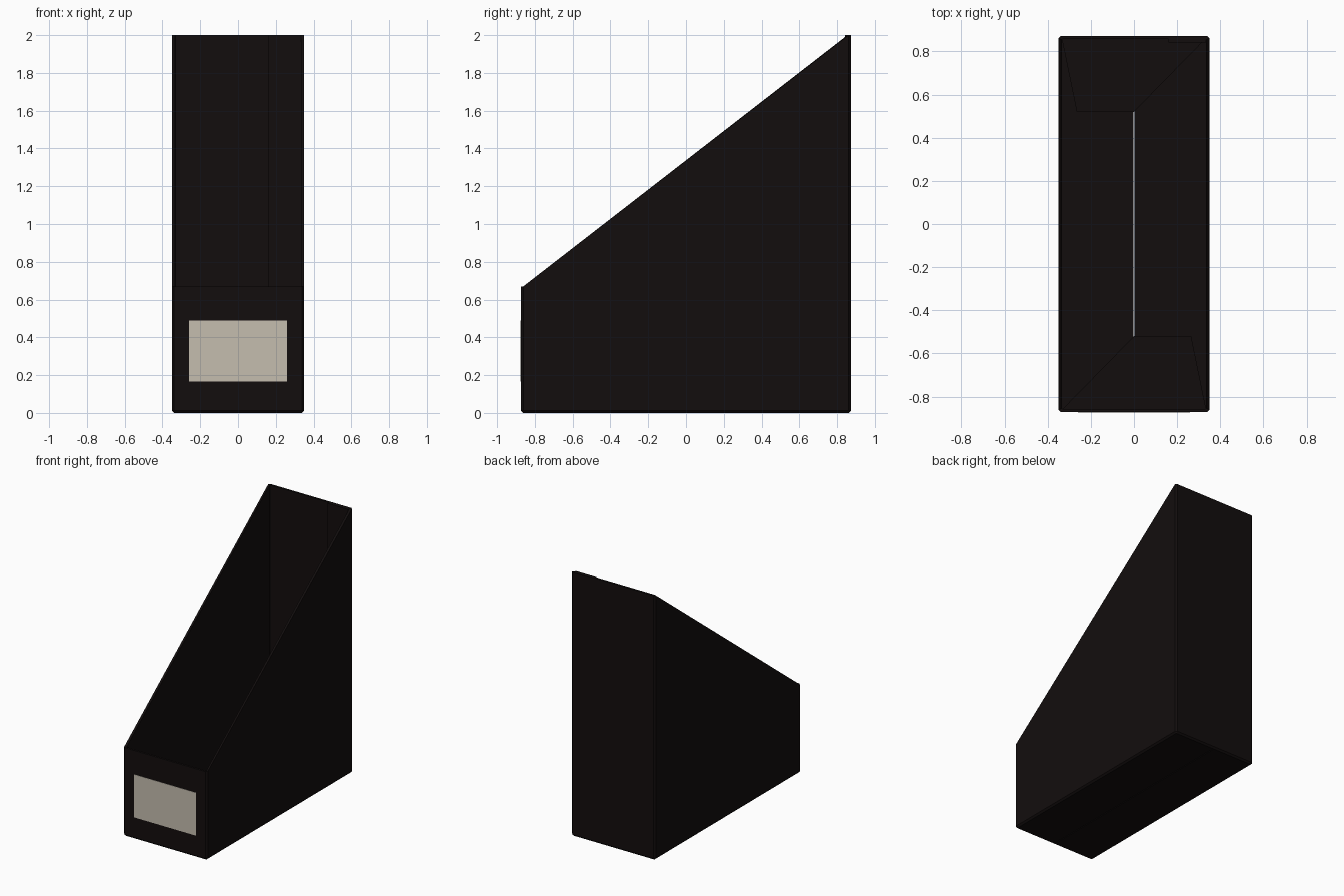
import bpy, bmesh

if "Cube" in bpy.data.objects:
    bpy.data.objects.remove(bpy.data.objects["Cube"])

W, D, T, C = 0.35, 0.873, 0.016, 0.012   # half width, half depth, card thickness, fold chamfer
FRONT_H, BACK_H = 0.67, 2.0


def material(name, rgb):
    m = bpy.data.materials.new(name)
    m.diffuse_color = (*rgb, 1)
    m.use_nodes = True
    m.node_tree.nodes["Principled BSDF"].inputs["Base Color"].default_value = m.diffuse_color
    return m


CARD = material("dark_card", (0.006, 0.004, 0.004))
PAPER = material("label_paper", (0.56, 0.51, 0.43))


def finish(name, bm, mat):
    bmesh.ops.recalc_face_normals(bm, faces=bm.faces)
    me = bpy.data.meshes.new(name)
    bm.to_mesh(me)
    bm.free()
    me.materials.append(mat)
    ob = bpy.data.objects.new(name, me)
    bpy.context.collection.objects.link(ob)
    return ob


def prism(name, outline, z0, z1, mat=CARD):
    """Extrude an xy outline from z0 to z1."""
    bm = bmesh.new()
    face = bm.faces.new([bm.verts.new((x, y, z0)) for x, y in outline])
    ext = bmesh.ops.extrude_face_region(bm, geom=[face])
    for v in ext["geom"]:
        if isinstance(v, bmesh.types.BMVert):
            v.co.z = z1
    return finish(name, bm, mat)


def rect(x0, x1, y0, y1):
    return [(x0, y0), (x1, y0), (x1, y1), (x0, y1)]


def octagon(w, d, c):
    return [(w - c, -d), (w, -d + c), (w, d - c), (w - c, d),
            (-w + c, d), (-w, d - c), (-w, -d + c), (-w + c, -d)]


# Folded wall sleeve: low front, tall back, sloping sides, chamfered folds
def top(y):
    return FRONT_H if y < 0 else BACK_H


bm = bmesh.new()
outer = octagon(W, D, C)
inner = octagon(W - T, D - T, 0.002)
foot = octagon(W - C, D - C, 0.003)
rows = [[bm.verts.new((x, y, 0)) for x, y in inner],
        [bm.verts.new((x, y, 0)) for x, y in foot],
        [bm.verts.new((x, y, C)) for x, y in outer],
        [bm.verts.new((x, y, top(y))) for x, y in outer],
        [bm.verts.new((x, y, top(y))) for x, y in inner]]
for a, b in zip(rows, rows[1:] + rows[:1]):
    for i in range(8):
        j = (i + 1) % 8
        bm.faces.new((a[i], a[j], b[j], b[i]))
finish("wall_sleeve", bm, CARD)

# Glue tab of the right wall, inside the back
prism("glue_tab", rect(0.16, W - T, D - 2 * T, D - T), 0.02, BACK_H)

# Bottom: two long flaps with a slit, and two slanted end flaps
for s, side in ((1, "right"), (-1, "left")):
    prism("bottom_flap_" + side,
          [(s * x, y) for x, y in rect(0.003, W - T, -D + T, D - T)], 0, T)
for s, end in ((1, "back"), (-1, "front")):
    prism("end_flap_" + end,
          [(s * x, s * y) for x, y in
           ((-0.334, 0.857), (-0.265, 0.52), (0, 0.52), (0.33, 0.857))], T, 2 * T)

# Paper label on the front
prism("front_label", rect(-0.26, 0.26, -D - 0.002, -D + 0.004), 0.165, 0.49, PAPER)
